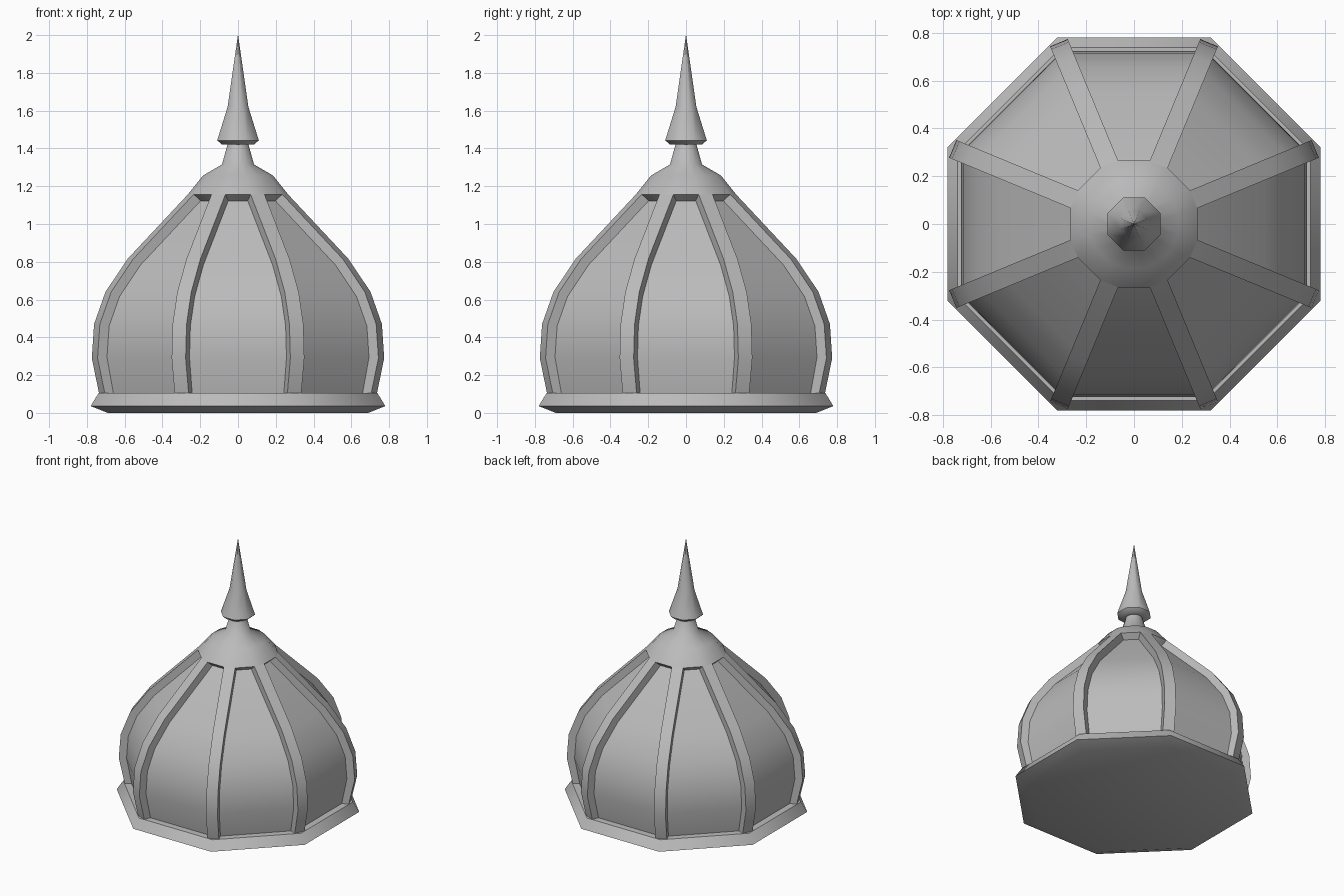
import bpy
from math import cos, sin, pi, radians
from mathutils import Vector

cube = bpy.data.objects.get("Cube")
if cube:
    bpy.data.objects.remove(cube)

stone = bpy.data.materials.new("grey stone")
stone.use_nodes = True
stone.diffuse_color = (0.5, 0.5, 0.5, 1)
stone.node_tree.nodes["Principled BSDF"].inputs["Base Color"].default_value = (0.5, 0.5, 0.5, 1)

SIDES = 8
HALF = pi / SIDES
RIB = 0.04     # half width of a rib


def make(name, verts, faces, angle):
    mesh = bpy.data.meshes.new(name)
    mesh.from_pydata(verts, [], faces)
    mesh.materials.append(stone)
    obj = bpy.data.objects.new(name, mesh)
    bpy.context.collection.objects.link(obj)
    bpy.ops.object.select_all(action='DESELECT')
    obj.select_set(True)
    bpy.context.view_layer.objects.active = obj
    bpy.ops.object.shade_smooth_by_angle(angle=radians(angle))
    return obj


def ring(apothem, z, half=0):
    """Octagon ring; with half > 0 each corner is cut to a short edge."""
    r = (apothem - half * sin(HALF)) / cos(HALF)
    pts = []
    for i in range(SIDES):
        a = HALF + i * 2 * HALF
        for h in ((-half, half) if half else (0,)):
            pts.append((r * cos(a) - h * sin(a), r * sin(a) + h * cos(a), z))
    return pts


def loft(name, rings, angle, bottom=True, top=True):
    n = len(rings[0])
    verts = [p for r in rings for p in r]
    faces = [(k * n + i, k * n + (i + 1) % n, (k + 1) * n + (i + 1) % n, (k + 1) * n + i)
             for k in range(len(rings) - 1) for i in range(n)]
    if bottom:
        faces.append(tuple(reversed(range(n))))
    if top:
        faces.append(tuple(range(len(verts) - n, len(verts))))
    return make(name, verts, faces, angle)


# Dome outline: distance from the axis to the side, and height
outline = [(0.735, 0.1), (0.774, 0.29), (0.762, 0.47), (0.702, 0.64),
           (0.585, 0.815), (0.265, 1.157)]


def inset(depth):
    """Outline moved inward along its normals."""
    pts = [Vector(p) for p in outline]
    out = []
    for i, p in enumerate(pts):
        t = (pts[min(i + 1, len(pts) - 1)] - pts[max(i - 1, 0)]).normalized()
        out.append(p + depth * Vector((-t.y, t.x)))
    # keep normals pointing at the axis
    out = [q if q.x < p.x else 2 * p - q for p, q in zip(pts, out)]
    out[0].y = outline[0][1] - 0.02
    out[-1].y = min(out[-1].y, outline[-1][1])
    return out


# Base moulding
loft("base_moulding", [ring(a, z) for a, z in
     ((0.69, 0), (0.78, 0.036), (0.738, 0.105), (0.6, 0.107))], 50)

# Recessed panels
loft("dome_panels", [ring(q.x, q.y) for q in inset(0.05)], 25, bottom=False, top=False)

# Ribs on the eight corners
inner = inset(0.08)
for i in range(SIDES):
    a = HALF + i * 2 * HALF
    verts, faces = [], []
    for (s, z), q in zip(outline, inner):
        for apo, h, height in ((s, -RIB, z), (s, RIB, z), (q.x, RIB, q.y), (q.x, -RIB, q.y)):
            r = (apo - RIB * sin(HALF)) / cos(HALF)
            verts.append((r * cos(a) - h * sin(a), r * sin(a) + h * cos(a), height))
    for k in range(len(outline) - 1):
        for j in range(4):
            m = (j + 1) % 4
            faces.append((4 * k + j, 4 * k + m, 4 * k + 4 + m, 4 * k + 4 + j))
    make(f"rib_{i + 1}", verts, faces, 25)

# Cap joining the ribs, with the recess wall under its rim, and the neck
loft("cap", [ring(a, z, h) for a, z, h in
     ((0.215, 1.11, RIB), (0.265, 1.157, RIB), (0.185, 1.257, 0.032),
      (0.085, 1.315, 0.017), (0.05, 1.44, 0.01))], 50, bottom=False)

# Finial spike
loft("finial", [ring(a, z) for a, z in
     ((0.04, 1.42), (0.085, 1.42), (0.11, 1.443), (0.055, 1.62), (0.0005, 2.0))], 50)
